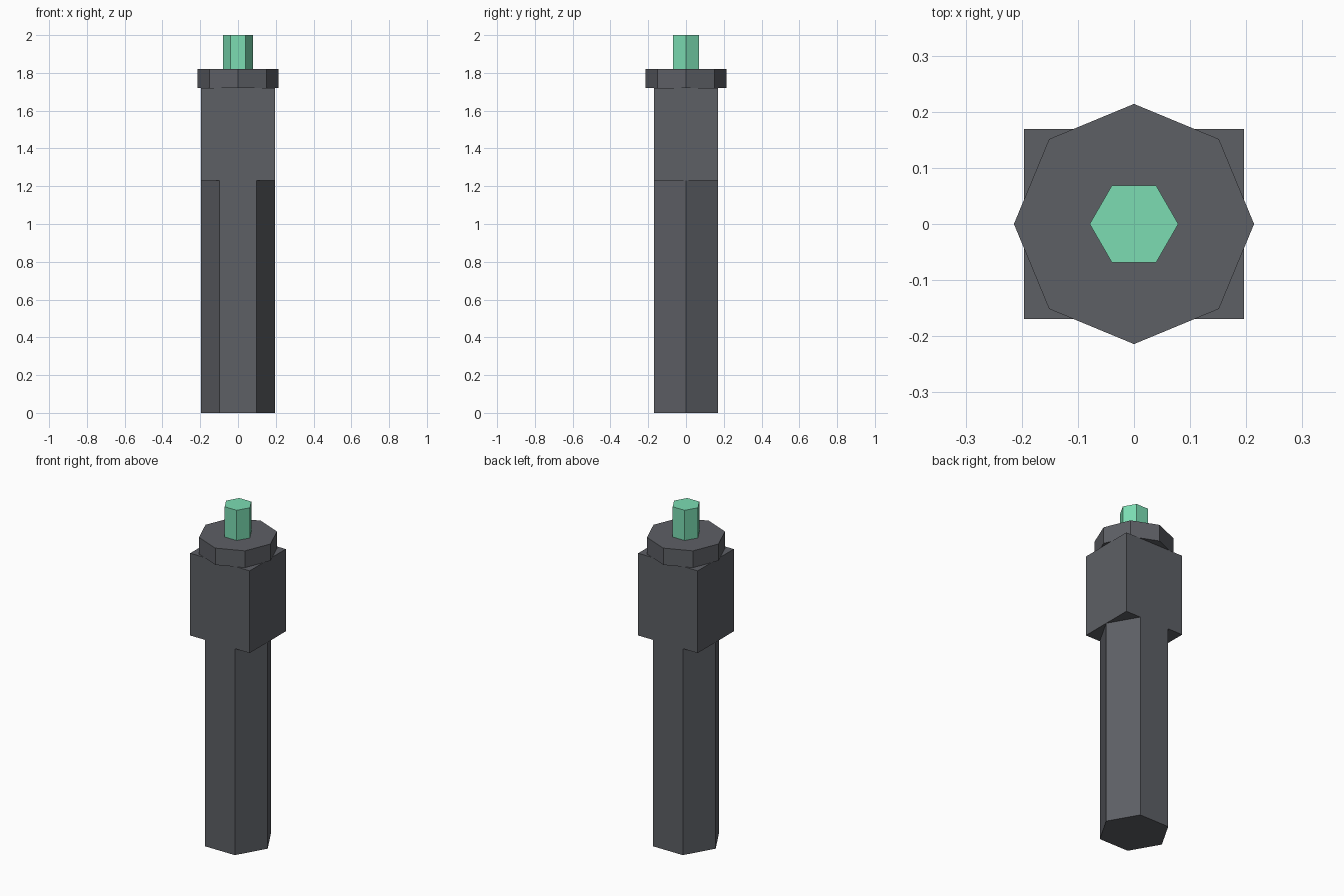
import bpy
import math

if "Cube" in bpy.data.objects:
    bpy.data.objects.remove(bpy.data.objects["Cube"])


def material(name, color):
    mat = bpy.data.materials.new(name)
    mat.diffuse_color = (*color, 1)
    mat.use_nodes = True
    mat.node_tree.nodes["Principled BSDF"].inputs["Base Color"].default_value = mat.diffuse_color
    return mat


def prism(name, sides, radius, z0, z1, mat):
    """Upright flat-faced prism with a corner on +x."""
    ring = [(radius * math.cos(2 * math.pi * i / sides),
             radius * math.sin(2 * math.pi * i / sides)) for i in range(sides)]
    verts = [(x, y, z) for z in (z0, z1) for x, y in ring]
    faces = [tuple(reversed(range(sides))), tuple(range(sides, 2 * sides))]
    for i in range(sides):
        j = (i + 1) % sides
        faces.append((i, j, j + sides, i + sides))
    mesh = bpy.data.meshes.new(name)
    mesh.from_pydata(verts, [], faces)
    mesh.materials.append(mat)
    obj = bpy.data.objects.new(name, mesh)
    bpy.context.collection.objects.link(obj)
    return obj


dark = material("dark_grey", (0.11, 0.115, 0.13))
green = material("mint_green", (0.2, 0.72, 0.45))

R = 0.196
HALF_Y = R * math.sin(math.pi / 3)

# Hexagonal grip
prism("grip", 6, R, 0, 1.23, dark)

# Rectangular block, flush with the flat sides of the grip
bpy.ops.mesh.primitive_cube_add(size=1, location=(0, 0, (1.23 + 1.72) / 2))
block = bpy.context.object
block.name = "block"
block.scale = (2 * R, 2 * HALF_Y, 1.72 - 1.23)
bpy.ops.object.transform_apply(location=False, rotation=False, scale=True)
block.data.materials.append(dark)

# Octagonal collar
prism("collar", 8, 0.214, 1.72, 1.82, dark)

# Hexagonal green tip, seated into the collar
prism("tip", 6, 0.079, 1.79, 2.0, green)
